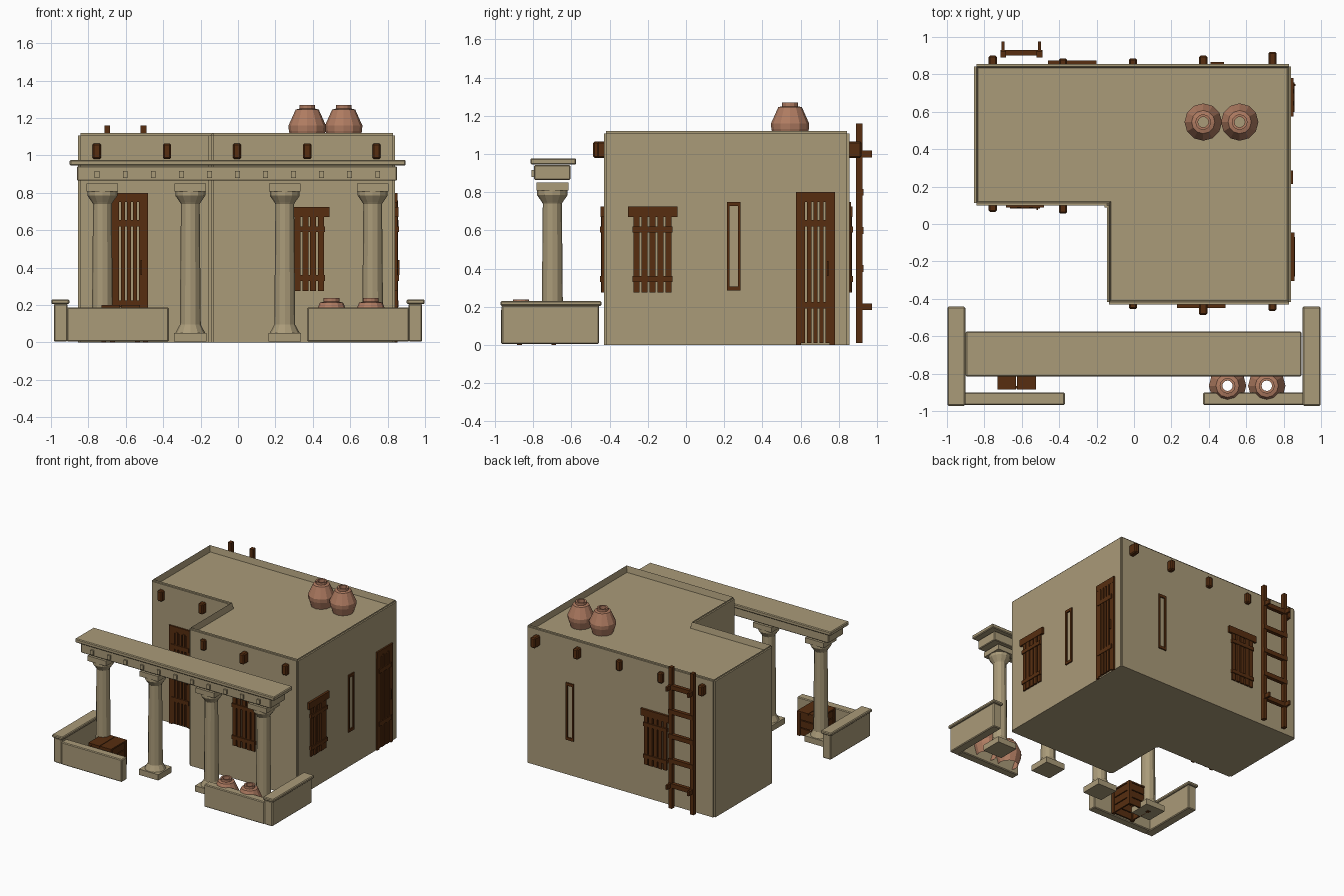
import bpy, bmesh, math
from mathutils import Matrix, Vector

if "Cube" in bpy.data.objects:
    bpy.data.objects.remove(bpy.data.objects["Cube"])


def material(name, rgb):
    m = bpy.data.materials.new(name)
    m.diffuse_color = (*rgb, 1)
    m.use_nodes = True
    m.node_tree.nodes["Principled BSDF"].inputs["Base Color"].default_value = m.diffuse_color
    return m


CLAY = material("clay_plaster", (0.40, 0.325, 0.19))
WOOD = material("dark_wood", (0.095, 0.027, 0.005))
TERRA = material("terracotta", (0.43, 0.20, 0.12))


def finish(name, bm, mat, matrix=None):
    bmesh.ops.recalc_face_normals(bm, faces=bm.faces)
    me = bpy.data.meshes.new(name)
    bm.to_mesh(me)
    bm.free()
    me.materials.append(mat)
    ob = bpy.data.objects.new(name, me)
    if matrix:
        ob.matrix_world = matrix
    bpy.context.collection.objects.link(ob)
    return ob


def add_box(bm, x0, x1, y0, y1, z0, z1):
    size = Matrix.Diagonal((x1 - x0, y1 - y0, z1 - z0, 1))
    mid = Matrix.Translation(((x0 + x1) / 2, (y0 + y1) / 2, (z0 + z1) / 2))
    bmesh.ops.create_cube(bm, size=1, matrix=mid @ size)


def boxes(name, mat, dims, bevel=0, matrix=None):
    bm = bmesh.new()
    for d in dims:
        add_box(bm, *d)
    if bevel:
        bmesh.ops.bevel(bm, geom=bm.edges[:], offset=bevel, segments=1, affect='EDGES')
    return finish(name, bm, mat, matrix)


def lathe(bm, profile, sides, x, y, z):
    rings = []
    for r, h in profile:
        rings.append([bm.verts.new((x + r * math.cos(2 * math.pi * i / sides),
                                    y + r * math.sin(2 * math.pi * i / sides), z + h))
                      for i in range(sides)])
    for a, b in zip(rings, rings[1:]):
        for i in range(sides):
            j = (i + 1) % sides
            bm.faces.new((a[i], a[j], b[j], b[i]))


# L-shaped house with a sunken flat roof behind a parapet
bm = bmesh.new()
outline = [(-.855, .1), (-.145, .1), (-.145, -.43), (.84, -.43), (.84, .855), (-.855, .855)]
base = bm.faces.new([bm.verts.new((x, y, 0)) for x, y in outline])
ext = bmesh.ops.extrude_face_region(bm, geom=[base], use_keep_orig=True)
for v in ext['geom']:
    if isinstance(v, bmesh.types.BMVert):
        v.co.z = 1.12
bmesh.ops.recalc_face_normals(bm, faces=bm.faces)
outer = [e for e in bm.edges if max(v.co.z for v in e.verts) > 1]
top = [f for f in bm.faces if f.normal.z > .9]
bmesh.ops.inset_region(bm, faces=top, thickness=.03)
for v in top[0].verts:
    v.co.z = 1.07
bmesh.ops.bevel(bm, geom=outer, offset=.012, segments=2, affect='EDGES')
finish("house_walls", bm, CLAY)

# Roof beam ends poking through the front and back walls
beams = [(-.755, .065, .90), (-.38, .055, .885), (-.005, -.455, .885), (.37, -.487, .90), (.74, -.465, .92)]
ends = []
for x, yf, yb in beams:
    wall = .1 if x < -.145 else -.43
    ends.append((x - .022, x + .022, yf, wall + .03, .98, 1.065))
    ends.append((x - .022, x + .022, .825, yb, .98, 1.065))
boxes("roof_beam_ends", WOOD, ends, .008)


# Wall fittings: local x runs along the wall, -y points outward
def on_wall(x, y, angle):
    return Matrix.Translation((x, y, 0)) @ Matrix.Rotation(math.radians(angle), 4, 'Z')


def planks(width, z0, z1, gap=.01, n=5):
    w = (width - gap * (n - 1)) / n
    return [(-width / 2 + i * (w + gap), -width / 2 + i * (w + gap) + w,
             -.012 - .003 * (i % 2), .005, z0, z1) for i in range(n)]


def window(name, m):
    d = planks(.2, .275, .69)
    d += [(-.105, .105, -.02, .005, z, z + .03) for z in (.33, .59)]
    d.append((-.13, .13, -.018, .005, .67, .725))
    boxes(name, WOOD, d, 0, m)


def door(name, m):
    d = planks(.15, .01, .76)
    d += [(-.1025, -.075, -.012, .005, 0, .8), (.075, .1025, -.012, .005, 0, .8)]
    d.append((-.1025, .1025, -.013, .005, .75, .8))
    d += [(-.08, .08, -.018, .005, z, z + .035) for z in (.19, .62)]
    d.append((.06, .07, -.024, .005, .36, .44))
    boxes(name, WOOD, d, 0, m)


def slit(name, m):
    d = [(s * .029 - .007, s * .029 + .007, -.01, .005, .285, .75) for s in (-1, 1)]
    d += [(-.036, .036, -.01, .005, z, z + .022) for z in (.285, .728)]
    boxes(name, WOOD, d, 0, m)


window("front_window", on_wall(.36, -.43, 0))
window("side_window", on_wall(.84, -.175, 90))
window("back_window", on_wall(-.33, .855, 180))
door("front_door", on_wall(-.5825, .1, 0))
door("side_door", on_wall(.84, .6775, 90))
slit("side_slit_window", on_wall(.84, .25, 90))
slit("back_slit_window", on_wall(.445, .855, 180))

# Ladder leaning by the back wall, with peg ends at the first and last rung
d = []
for x in (-.70, -.505):
    d.append((x - .015, x + .015, .89, .925, .01, 1.16))
    d += [(x - .008, x + .008, .92, .975, z - .018, z + .018) for z in (.2, 1.0)]
d += [(-.715, -.49, .9, .93, z - .018, z + .018) for z in (.2, .4, .6, .8, 1.0)]
boxes("ladder", WOOD, d)

# Portico columns
shaft = [(.0, .045), (.08, .05), (.075, .06), (.056, .095), (.05, .74), (.056, .75), (.08, .785), (.08, .81)]
for i, x in enumerate((-.725, -.255, .25, .72)):
    bm = bmesh.new()
    lathe(bm, shaft[1:], 12, x, -.7, 0)
    add_box(bm, x - .087, x + .087, -.787, -.613, .005, .052)
    add_box(bm, x - .084, x + .084, -.784, -.616, .808, .85)
    finish(f"column_{i + 1}", bm, CLAY)

# Lintel, cornice and small square blocks along both long faces
boxes("portico_lintel", CLAY, [(-.86, .85, -.795, -.605, .865, .942)], .005)
boxes("portico_cornice", CLAY, [(-.9, .895, -.815, -.575, .945, .977)], .006)
boxes("lintel_blocks", CLAY, [(-.753 + .15 * i - .013, -.753 + .15 * i + .013, -.808, -.79, .88, .916)
                              for i in range(11)])

# Low yard walls on each side
for s, side in ((-1, "left"), (1, "right")):
    def span(a, b):
        return (min(s * a, s * b), max(s * a, s * b))
    boxes(f"{side}_front_wall", CLAY, [(*span(.37, .915), -.968, -.9, .005, .188)], .006)
    boxes(f"{side}_side_wall", CLAY, [(*span(.912, .985), -.965, -.455, .005, .207)], .006)
    boxes(f"{side}_wall_cap", CLAY, [(*span(.902, .998), -.972, -.442, .205, .23)], .006)

# Open clay pots on the roof and in the yard
pot = [(.075, 0), (.098, .07), (.1, .1), (.062, .185), (.042, .19), (.042, .21),
       (.028, .21), (.028, .185)]
for name, x, y, z in (("roof_pot_1", .37, .545, 1.06), ("roof_pot_2", .565, .545, 1.06),
                      ("yard_pot_1", .5, -.865, .028), ("yard_pot_2", .71, -.865, .028)):
    bm = bmesh.new()
    lathe(bm, pot, 12, x, y, z)
    finish(name, bm, TERRA)

# Slatted crate, open underneath
x0, x1, y0, y1, h, t = -.73, -.525, -.885, -.68, .2, .012
d = [(x0, x0 + .1, y0, y1, h - t, h), (x1 - .1, x1, y0, y1, h - t, h)]
for z in (.005, .068, .131):
    d += [(x0 + .006, x1 - .006, y, y + t, z, z + .056) for y in (y0 + .006, y1 - t - .006)]
    d += [(x, x + t, y0 + .006, y1 - .006, z, z + .056) for x in (x0 + .006, x1 - t - .006)]
d += [(x, x + .025, y, y + .025, 0, h - t) for x in (x0, x1 - .025) for y in (y0, y1 - .025)]
boxes("crate", WOOD, d)
